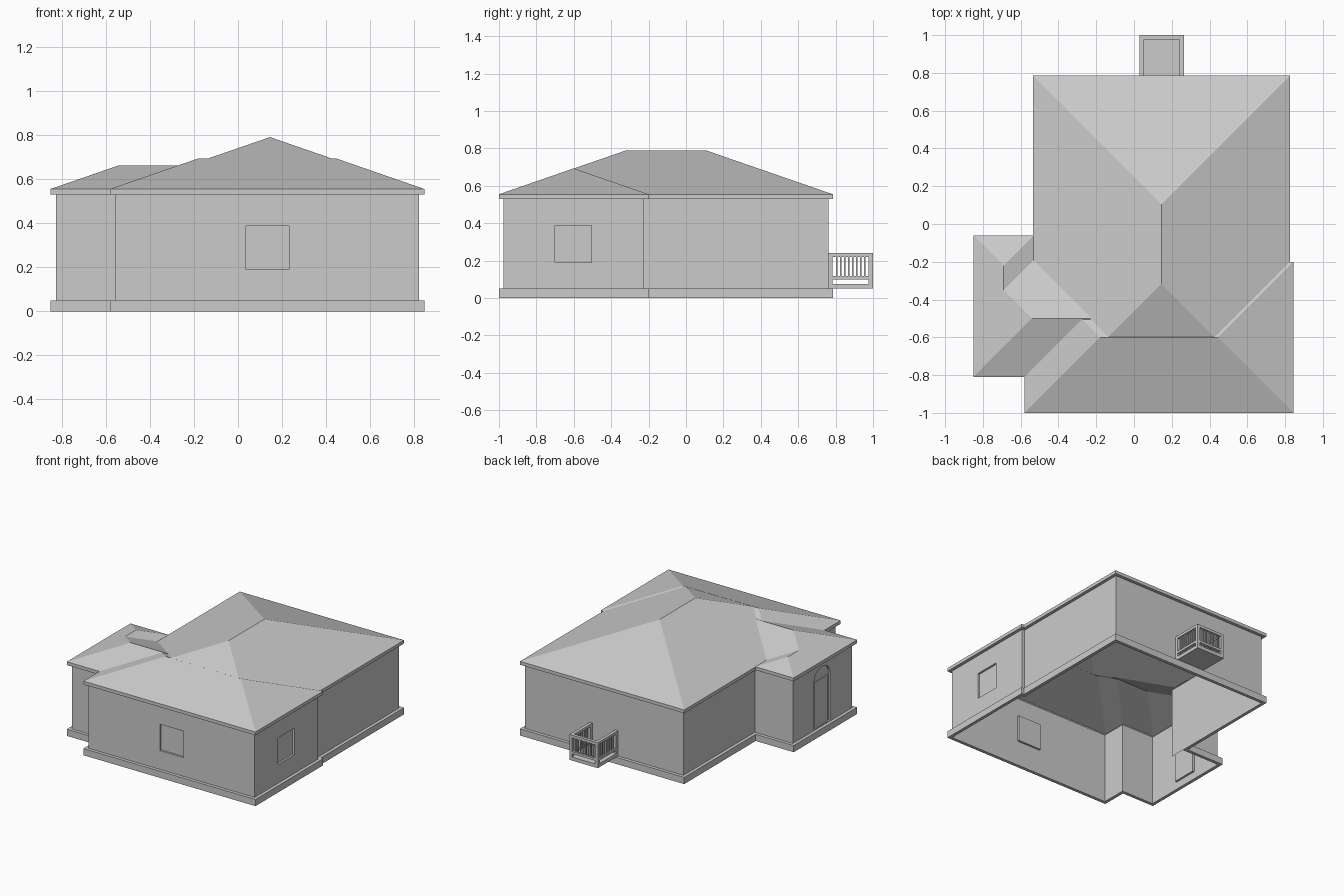
import bpy, bmesh, math
from mathutils import Vector

if "Cube" in bpy.data.objects:
    bpy.data.objects.remove(bpy.data.objects["Cube"])

EAVE_LOW, EAVE, PITCH, INSET = 0.53, 0.555, 0.346, 0.024
# Outline of eaves and plinth, counter-clockwise from the front left corner
OUTER = [(-.58, -1), (.845, -1), (.845, -.2), (.825, -.2), (.825, .785),
         (-.535, .785), (-.535, -.06), (-.85, -.06), (-.85, -.81), (-.58, -.81)]


def inset(pts, d):
    out = []
    for i, p in enumerate(pts):
        p, a, b = Vector(p), Vector(pts[i - 1]), Vector(pts[(i + 1) % len(pts)])
        d1, d2 = (p - a).normalized(), (b - p).normalized()
        out.append(p + d * Vector((-d1.y - d2.y, d1.x + d2.x)))
    return out


INNER = inset(OUTER, INSET)


def finish(bm, name, recalc=True):
    bmesh.ops.remove_doubles(bm, verts=bm.verts, dist=1e-5)
    if recalc:
        bmesh.ops.recalc_face_normals(bm, faces=bm.faces)
    me = bpy.data.meshes.new(name)
    bm.to_mesh(me)
    bm.free()
    ob = bpy.data.objects.new(name, me)
    bpy.context.collection.objects.link(ob)
    return ob


def face(bm, pts):
    return bm.faces.new([bm.verts.new(p) for p in pts])


def box(bm, x0, x1, y0, y1, z0, z1):
    vs = bmesh.ops.create_cube(bm, size=1)['verts']
    for v in vs:
        v.co = (x0 + (v.co.x + .5) * (x1 - x0), y0 + (v.co.y + .5) * (y1 - y0),
                z0 + (v.co.z + .5) * (z1 - z0))


def ring(bm, z):
    n = len(OUTER)
    for i in range(n):
        j = (i + 1) % n
        face(bm, [(*p, z) for p in (OUTER[i], OUTER[j], INNER[j], INNER[i])])


# Hipped roof solid over a rectangle
def hip(name, x0, x1, y0, y1):
    bm = bmesh.new()
    rect = [(x0, y0), (x1, y0), (x1, y1), (x0, y1)]
    lo = [bm.verts.new((*p, EAVE_LOW)) for p in rect]
    hi = [bm.verts.new((*p, EAVE)) for p in rect]
    r = min(x1 - x0, y1 - y0) / 2
    z = EAVE + r * PITCH
    along_x = x1 - x0 > y1 - y0
    if along_x:
        a, b = bm.verts.new((x0 + r, y0 + r, z)), bm.verts.new((x1 - r, y0 + r, z))
        tops = [(0, 1, b, a), (1, 2, b), (2, 3, a, b), (3, 0, a)]
    else:
        a, b = bm.verts.new((x0 + r, y0 + r, z)), bm.verts.new((x0 + r, y1 - r, z))
        tops = [(0, 1, a), (1, 2, b, a), (2, 3, b), (3, 0, a, b)]
    for i, j, *rest in tops:
        bm.faces.new([hi[i], hi[j]] + rest)
        bm.faces.new([lo[i], lo[j], hi[j], hi[i]])
    bm.faces.new(lo[::-1])
    return finish(bm, name)


# Roof: union of four hips, open underneath
roof = hip("roof", -.535, .825, -.998, .785)
parts = [hip("roof_front", -.58, .845, -1, -.2),
         hip("roof_wing", -.85, .3, -.81, -.19),
         hip("roof_porch", -.849, -.531, -.7, -.06)]
for p in parts:
    m = roof.modifiers.new("union", 'BOOLEAN')
    m.operation, m.solver, m.object = 'UNION', 'EXACT', p
bpy.context.view_layer.update()
bm = bmesh.new()
bm.from_object(roof, bpy.context.evaluated_depsgraph_get())
bmesh.ops.delete(bm, geom=[f for f in bm.faces if f.normal.z < -.9], context='FACES')
roof.modifiers.clear()
bm.to_mesh(roof.data)
bm.free()
for p in parts:
    bpy.data.objects.remove(p)

# Soffit under the eaves
bm = bmesh.new()
ring(bm, EAVE_LOW)
finish(bm, "soffit")

# Plinth band around the foot of the walls
bm = bmesh.new()
ring(bm, 0)
ring(bm, .05)
for i, p in enumerate(OUTER):
    q = OUTER[(i + 1) % len(OUTER)]
    face(bm, [(*p, 0), (*q, 0), (*q, .05), (*p, .05)])
finish(bm, "plinth")


# Recess outlines: (position along wall, height)
def rect_hole(a, b, z0, z1):
    return [(a, z0), (b, z0), (b, z1), (a, z1)]


def arch_hole(c, w, z0, spring, rise):
    arc = [(c + w * math.cos(math.pi * k / 12), spring + rise * math.sin(math.pi * k / 12))
           for k in range(13)]
    return [(c - w, z0), (c + w, z0)] + arc


HOLES = {0: rect_hole(.037, .232, .19, .388),
         1: rect_hole(-.70, -.505, .19, .388),
         7: arch_hole(-.43, .095, .056, .41, .085)}

# Walls with recessed windows and arched doorway
bm = bmesh.new()
for i, p in enumerate(INNER):
    q = INNER[(i + 1) % len(INNER)]
    d = (q - p).normalized()
    inward = Vector((-d.y, d.x, 0)) * .015
    quad = [Vector((*p, 0)), Vector((*q, 0)), Vector((*q, EAVE_LOW)), Vector((*p, EAVE_LOW))]
    if i not in HOLES:
        face(bm, quad)
        continue
    hole = [Vector((h, p.y, z)) if abs(d.x) > .5 else Vector((p.x, h, z)) for h, z in HOLES[i]]
    edges = []
    for loop in (quad, hole):
        vs = [bm.verts.new(c) for c in loop]
        edges += [bm.edges.new((vs[k - 1], vs[k])) for k in range(len(vs))]
    bmesh.ops.triangle_fill(bm, edges=edges, use_beauty=True, normal=(d.y, -d.x, 0))
    for k in range(len(hole)):
        a, b = hole[k - 1], hole[k]
        face(bm, [a, b, b + inward, a + inward])
    face(bm, [c + inward for c in hole])
finish(bm, "walls")

# Inner wall between main house and porch
bm = bmesh.new()
face(bm, [(-.511, -.2, 0), (-.511, -.084, 0), (-.511, -.084, EAVE_LOW), (-.511, -.2, EAVE_LOW)])
finish(bm, "inner_wall")

# Door leaf
bm = bmesh.new()
box(bm, -.818, -.811, -.508, -.352, .056, .40)
finish(bm, "door")

# Balcony: floor, posts, rails and balusters
X0, X1, Y0, Y1, T = .03, .265, .76, 1.0, .023
bm = bmesh.new()
box(bm, X0, X1, Y0, Y1, .05, .076)
finish(bm, "balcony_floor")
bm = bmesh.new()
for x in (X0, X1 - T):
    for y in (Y0, Y1 - T):
        box(bm, x, x + T, y, y + T, .076, .22)
    for z0, z1 in ((.1, .118), (.22, .24)):
        box(bm, x, x + T, Y0, Y1, z0, z1)
    for k in range(8):
        y = .785 + .0213 * (k + 1)
        box(bm, x + .007, x + .016, y - .0045, y + .0045, .118, .22)
for z0, z1 in ((.1, .118), (.22, .24)):
    box(bm, X0 + T, X1 - T, Y1 - T, Y1, z0, z1)
for k in range(8):
    x = X0 + T + .021 * (k + 1)
    box(bm, x - .0045, x + .0045, Y1 - .016, Y1 - .007, .118, .22)
finish(bm, "balcony_railing")
